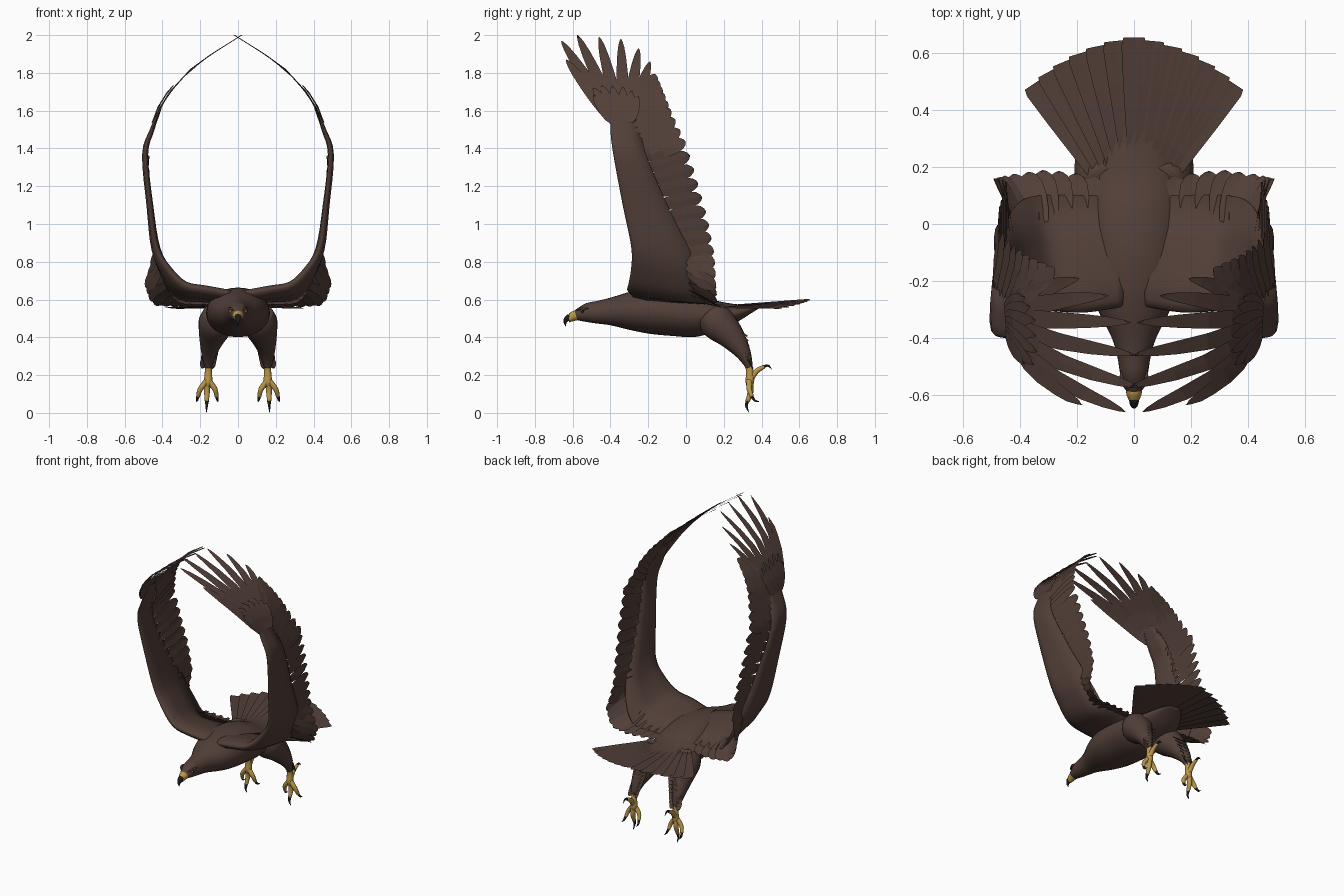
import bpy, bmesh, math
from mathutils import Vector

if bpy.data.objects.get("Cube"):
    bpy.data.objects.remove(bpy.data.objects["Cube"])


def material(name, color):
    m = bpy.data.materials.new(name)
    m.use_nodes = True
    m.diffuse_color = (*color, 1)
    m.node_tree.nodes["Principled BSDF"].inputs["Base Color"].default_value = (*color, 1)
    return m


BROWN = material("plumage_brown", (0.085, 0.05, 0.04))
YELLOW = material("skin_yellow", (0.5, 0.31, 0.07))
BLACK = material("claw_black", (0.012, 0.011, 0.011))


def finish(name, bm, mat, mirror=False, smooth=True):
    bmesh.ops.recalc_face_normals(bm, faces=bm.faces)
    mesh = bpy.data.meshes.new(name)
    bm.to_mesh(mesh)
    bm.free()
    mesh.materials.append(mat)
    ob = bpy.data.objects.new(name, mesh)
    bpy.context.collection.objects.link(ob)
    if mirror:
        mod = ob.modifiers.new("mirror", 'MIRROR')
        mod.use_mirror_merge = False
    if smooth:
        for p in mesh.polygons:
            p.use_smooth = True
    return ob


def spline(keys, steps):
    """Catmull-Rom resampling of equal-length tuples."""
    out = []
    for i in range(len(keys) - 1):
        a, b, c, d = (keys[max(0, min(len(keys) - 1, i + k))] for k in (-1, 0, 1, 2))
        for s in range(steps):
            t = s / steps
            out.append([0.5 * (2 * q + (r - p) * t + (2 * p - 5 * q + 4 * r - w) * t * t
                               + (3 * q - p - 3 * r + w) * t ** 3)
                        for p, q, r, w in zip(a, b, c, d)])
    return out + [list(keys[-1])]


def sample(keys, t):
    """Linear interpolation along a key list, t in 0..1."""
    f = t * (len(keys) - 1)
    i = min(int(f), len(keys) - 2)
    return Vector(keys[i]).lerp(Vector(keys[i + 1]), f - i)


def loft(bm, rings):
    loops = [[bm.verts.new(p) for p in ring] for ring in rings]
    n = len(loops[0])
    for a, b in zip(loops, loops[1:]):
        for k in range(n):
            bm.faces.new((a[k], a[(k + 1) % n], b[(k + 1) % n], b[k]))
    bm.faces.new(loops[0])
    bm.faces.new(loops[-1])


def y_loft(bm, stations, steps=4, n=24):
    """Elliptical sections along y: (y, centre z, half width, half height)."""
    angles = [2 * math.pi * k / n for k in range(n)]
    loft(bm, [[(rx * math.cos(a), y, z + rz * math.sin(a)) for a in angles]
              for y, z, rx, rz in spline(stations, steps)])


def tube(bm, keys, steps=4, n=10):
    """Round tube through (x, y, z, radius) keys."""
    pts = spline(keys, steps)
    rings = []
    for i, p in enumerate(pts):
        d = Vector(pts[min(i + 1, len(pts) - 1)][:3]) - Vector(pts[max(i - 1, 0)][:3])
        side = d.cross(Vector((0.3, 0.9, 0.2))).normalized()
        up = d.cross(side).normalized()
        rings.append([Vector(p[:3]) + p[3] * (math.cos(a) * side + math.sin(a) * up)
                      for a in (2 * math.pi * k / n for k in range(n))])
    loft(bm, rings)


ROUND = [(0, .45), (.25, .8), (.5, 1), (.75, 1), (.9, .75), (.97, .42), (1, .1)]
POINTED = [(0, .6), (.2, .95), (.4, 1), (.6, .9), (.78, .72), (.9, .5), (.97, .25), (1, .04)]
SQUARE = [(0, .4), (.35, .62), (.7, .87), (.95, 1), (1, .85)]


def feather(bm, root, tip, width, across, outline, warp=None, tilt=0.004):
    """Flat vane with a raised shaft; one edge is tilted so neighbours overlap."""
    root, tip, across = Vector(root), Vector(tip), Vector(across)
    d = (tip - root).normalized()
    across = (across - d * across.dot(d)).normalized()
    normal = d.cross(across)
    rows = []
    for t, w in outline:
        c = root.lerp(tip, t)
        row = [c - across * width * w / 2 - normal * tilt, c + normal * 0.002,
               c + across * width * w / 2 + normal * tilt]
        if warp:
            for p, lift in zip(row, (-tilt, 0, tilt)):
                p.x = warp(p.z) + lift
        rows.append([bm.verts.new(p) for p in row])
    for a, b in zip(rows, rows[1:]):
        for k in (0, 1):
            bm.faces.new((a[k], a[k + 1], b[k + 1], b[k]))


# Body, neck and head
bm = bmesh.new()
y_loft(bm, [(-.595, .517, .018, .02), (-.575, .522, .034, .031), (-.53, .531, .048, .049),
            (-.47, .533, .058, .06), (-.4, .537, .078, .073), (-.3, .54, .128, .1),
            (-.2, .54, .158, .12), (-.08, .535, .168, .127), (.05, .52, .168, .118),
            (.16, .515, .155, .08), (.27, .528, .13, .047), (.36, .555, .08, .018),
            (.4, .567, .04, .006)])
finish("body", bm, BROWN)

# Beak and its hooked dark tip
bm = bmesh.new()
y_loft(bm, [(-.575, .517, .03, .027), (-.6, .512, .026, .027), (-.62, .503, .018, .024)], n=16)
finish("beak", bm, YELLOW)
bm = bmesh.new()
tube(bm, [(0, -.615, .507, .019), (0, -.632, .497, .015), (0, -.64, .478, .008), (0, -.636, .457, .001)])
finish("beak_tip", bm, BLACK)

# Eyes with a pale ring, and brows
for name, r, x, mat in (("eye_rings", .011, .037, YELLOW), ("pupils", .008, .0425, BLACK)):
    bm = bmesh.new()
    bmesh.ops.create_uvsphere(bm, u_segments=14, v_segments=8, radius=r)
    bmesh.ops.translate(bm, verts=bm.verts, vec=(x, -.548, .538))
    finish(name, bm, mat, mirror=True)
bm = bmesh.new()
tube(bm, [(.028, -.578, .545, .004), (.042, -.55, .553, .008), (.045, -.515, .553, .003)])
finish("brows", bm, BROWN, mirror=True)

# Wing arm: aerofoil sections, (leading xyz, trailing xyz, half thickness)
WING = [(.04, -.29, .63, .04, .10, .575, .035), (.17, -.31, .655, .17, .10, .58, .035),
        (.28, -.305, .68, .32, .10, .59, .033), (.37, -.29, .765, .39, .085, .69, .03),
        (.435, -.29, .88, .435, .03, .84, .024), (.465, -.335, 1.1, .47, -.09, 1.08, .018),
        (.49, -.385, 1.37, .497, -.21, 1.36, .016), (.455, -.4, 1.5, .455, -.24, 1.49, .012),
        (.415, -.395, 1.6, .415, -.28, 1.61, .007), (.405, -.36, 1.625, .405, -.31, 1.63, .003)]
FOIL = [(0, .15), (.06, .7), (.25, 1), (.6, .7), (1, .1)]
stations = spline(WING, 4)
rings = []
for i, s in enumerate(stations):
    lead, trail = Vector(s[:3]), Vector(s[3:6])
    a, b = stations[max(i - 1, 0)], stations[min(i + 1, len(stations) - 1)]
    span = Vector(b[:3]) - Vector(a[:3]) + Vector(b[3:6]) - Vector(a[3:6])
    normal = span.cross(trail - lead).normalized()
    rings.append([lead.lerp(trail, u) + normal * h * s[6] for u, h in FOIL]
                 + [lead.lerp(trail, u) - normal * h * s[6] for u, h in reversed(FOIL)])
bm = bmesh.new()
loft(bm, rings)
finish("wing_arms", bm, BROWN, mirror=True)

# Inward curl of the raised wing tips, x as a function of height
CURL = [(1.2, .48), (1.38, .497), (1.5, .455), (1.62, .41), (1.7, .36), (1.82, .25), (1.9, .14), (2, -.02)]


def curl(z):
    for (z0, x0), (z1, x1) in zip(CURL, CURL[1:]):
        if z <= z1:
            return x0 + (x1 - x0) * (z - z0) / (z1 - z0)
    return CURL[-1][1]


# Secondary flight feathers along the trailing edge
ROOTS = [(.14, 0, .605), (.28, 0, .61), (.36, .01, .66), (.41, -.01, .76), (.43, -.04, .86), (.455, -.11, 1),
         (.475, -.2, 1.18), (.495, -.25, 1.34), (.47, -.28, 1.44), (.44, -.3, 1.52), (.42, -.31, 1.57)]
TIPS = [(.15, .17, .565), (.31, .19, .56), (.45, .17, .57), (.49, .16, .67), (.45, .15, .84), (.455, .115, 1.03),
        (.47, .06, 1.23), (.475, 0, 1.43), (.42, -.075, 1.59), (.37, -.12, 1.7), (.31, -.16, 1.79)]
bm = bmesh.new()
COUNT = 28
for i in range(COUNT):
    t = i / (COUNT - 1)
    across = sample(TIPS, min(1, t + .04)) - sample(TIPS, max(0, t - .04))
    root = sample(ROOTS, t)
    feather(bm, root, sample(TIPS, t), .085, across, ROUND, curl if root.z > 1.3 else None)
finish("secondary_feathers", bm, BROWN, mirror=True, smooth=False)

# Long fingered primaries, with short coverts over their roots
PRIMARIES = [(-.19, 1.86), (-.25, 1.93), (-.345, 1.98), (-.46, 1.99), (-.575, 2), (-.66, 1.97), (-.635, 1.87)]
for name, reach, width, lift in (("primary_feathers", 1, .066, 0), ("primary_coverts", .42, .06, .012)):
    bm = bmesh.new()
    for i, (y, z) in enumerate(PRIMARIES):
        root = Vector((.42, -.3 - .014 * i, 1.54))
        tip = root.lerp(Vector((.42, y, z)), reach)
        feather(bm, root, tip, width, (0, 1, .5), POINTED, lambda h, k=lift: curl(h) + k)
    finish(name, bm, BROWN, mirror=True, smooth=False)

# Tail fan
bm = bmesh.new()
FAN = 13
for i in range(FAN):
    s = 2 * i / (FAN - 1) - 1
    a = s * math.radians(34)
    d = Vector((math.sin(a), math.cos(a), 0))
    r = .685 - .055 * abs(s)
    root = d * .16 + Vector((0, -.03, .56))
    tip = d * r + Vector((0, -.03, .6 - .045 * abs(s)))
    feather(bm, root, tip, .088, (1, 0, 0), SQUARE)
finish("tail_feathers", bm, BROWN, smooth=False)

# Feathered thighs with ragged tufts behind
bm = bmesh.new()
tube(bm, [(.1, .13, .52, .085), (.115, .17, .475, .095), (.135, .235, .41, .074), (.152, .295, .33, .046),
          (.157, .325, .27, .027), (.157, .333, .24, .018)], n=16)
finish("thighs", bm, BROWN, mirror=True)
bm = bmesh.new()
for i in range(8):
    t = i / 7
    root = Vector((.125, .25, .46)).lerp(Vector((.157, .325, .29)), t)
    for dx in (-.025, .005, .03):
        feather(bm, root + Vector((dx * (1 - .5 * t), 0, 0)),
                root + Vector((dx, .075 - .045 * t, -.055)), .045, (1, 0, 0), POINTED)
finish("thigh_tufts", bm, BROWN, mirror=True, smooth=False)

# Feet: shank, four toes and their claws
bm = bmesh.new()
tube(bm, [(.157, .33, .265, .018), (.157, .338, .215, .02), (.158, .338, .165, .023), (.16, .335, .14, .014)])
TOES = [[(.16, .335, .17, .018), (.164, .342, .115, .016), (.165, .325, .06, .011)],
        [(.155, .335, .17, .016), (.122, .335, .125, .014), (.113, .35, .085, .01)],
        [(.165, .335, .17, .016), (.2, .335, .125, .014), (.212, .35, .085, .01)],
        [(.158, .345, .185, .017), (.158, .375, .222, .014), (.158, .415, .245, .01)]]
CLAWS = [[(.165, .326, .065, .01), (.166, .32, .035, .007), (.167, .334, .002, .001)],
         [(.113, .349, .088, .009), (.108, .364, .066, .006), (.106, .388, .06, .001)],
         [(.212, .349, .088, .009), (.217, .364, .066, .006), (.219, .388, .06, .001)],
         [(.158, .41, .244, .009), (.158, .435, .25, .006), (.158, .455, .23, .001)]]
for toe in TOES:
    tube(bm, toe)
finish("feet", bm, YELLOW, mirror=True)
bm = bmesh.new()
for claw in CLAWS:
    tube(bm, claw, n=8)
finish("claws", bm, BLACK, mirror=True)
